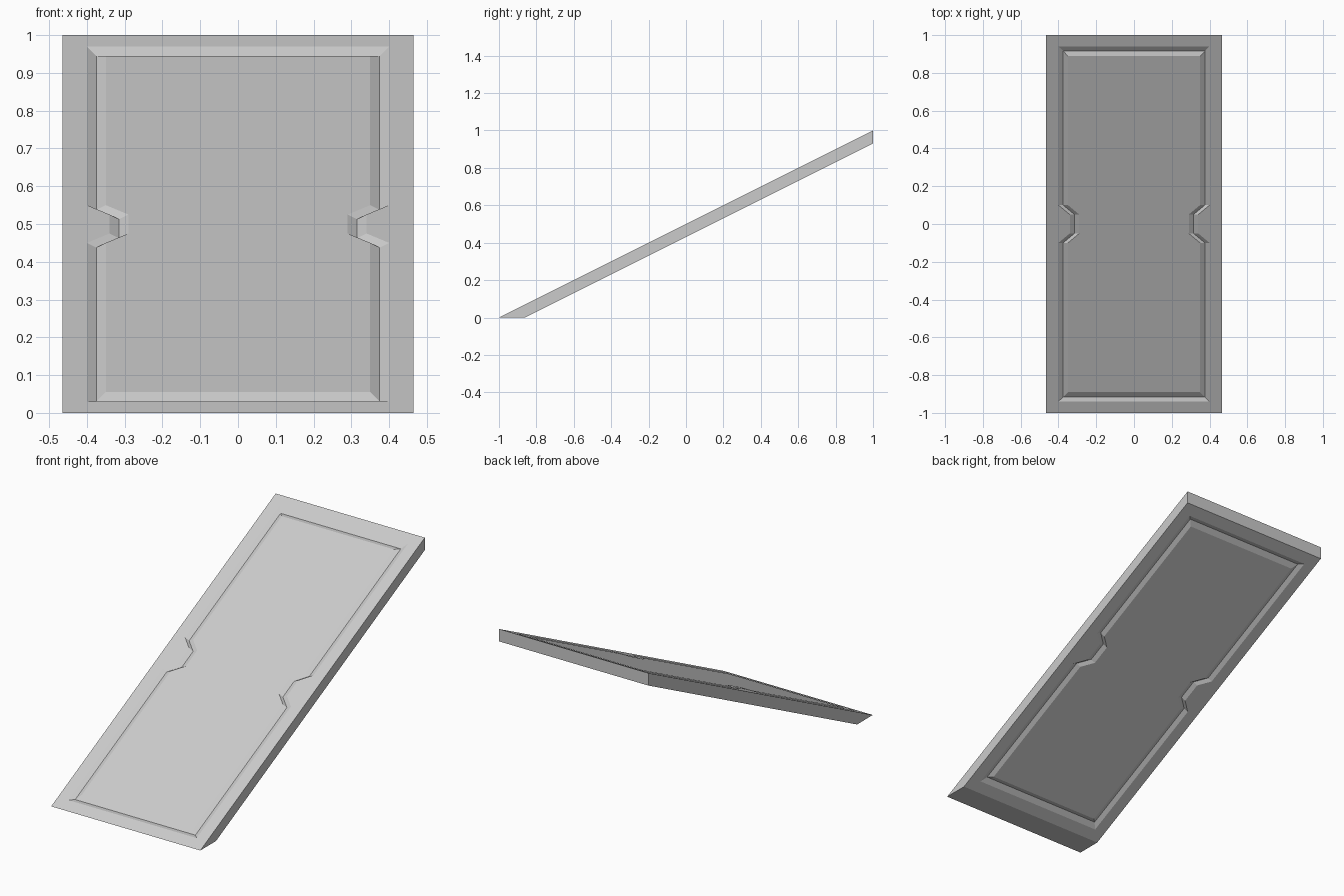
import bpy, bmesh

if "Cube" in bpy.data.objects:
    bpy.data.objects.remove(bpy.data.objects["Cube"])

HALF_W = 0.465      # half width of the ramp
THICK = 0.07        # vertical thickness of the board
DEPTH = 0.0125      # vertical depth of the V groove

bm = bmesh.new()


def ring(x, x_notch, y0, y1, drop):
    """Closed loop on the slope, with a notch midway along both long sides."""
    c = (y0 + y1) / 2
    right = [(x, y0), (x, c - 0.10), (x_notch, c - 0.05),
             (x_notch, c + 0.05), (x, c + 0.10), (x, y1)]
    pts = right + [(-px, py) for px, py in reversed(right)]
    return [bm.verts.new((px, py, (py + 1) / 2 - drop)) for px, py in pts]


def bridge(a, b):
    n = len(a)
    for i in range(n):
        j = (i + 1) % n
        bm.faces.new((a[i], a[j], b[j], b[i]))


def decorated_face(y0, drop, sign):
    """Border, V groove and centre panel; returns the outer loop."""
    outer = ring(HALF_W, HALF_W, y0, 1.0, drop)
    prev = outer
    for inset, d in ((0.0, 0), (0.025, DEPTH), (0.05, 0)):
        loop = ring(0.40 - inset, 0.34 - inset, y0 + 0.06 + inset,
                    0.94 - inset, drop + sign * d)
        bridge(prev, loop)
        prev = loop
    bm.faces.new(prev)
    return outer


# Grooved walking surface, grooved underside and the edges joining them
top = decorated_face(-1.0, 0.0, 1)
under = decorated_face(-1.0 + 2 * THICK, THICK, -1)
bridge(top, under)
bmesh.ops.recalc_face_normals(bm, faces=bm.faces[:])

mesh = bpy.data.meshes.new("ramp_panel")
bm.to_mesh(mesh)
bm.free()
bpy.context.collection.objects.link(bpy.data.objects.new("ramp_panel", mesh))
